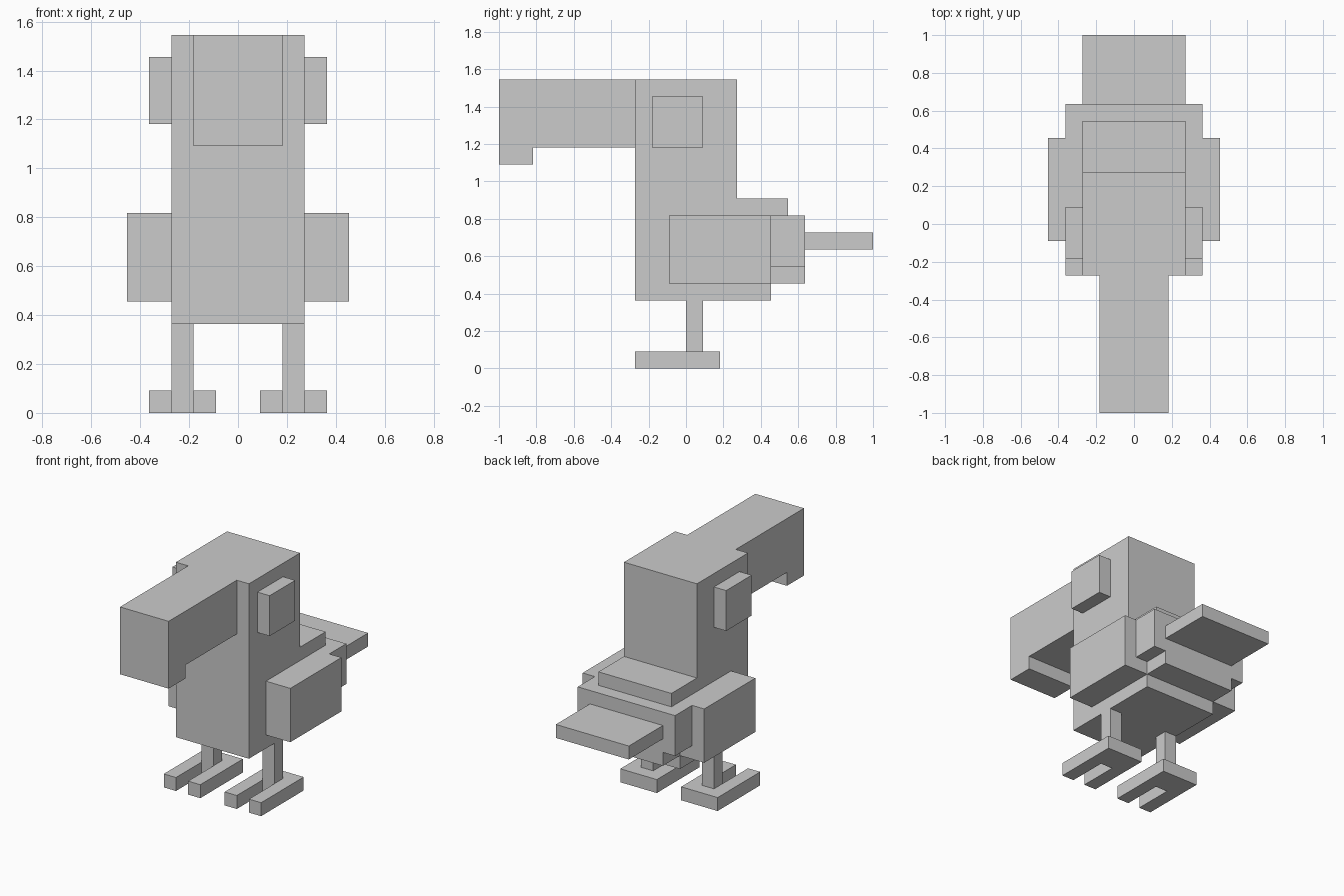
import bpy, bmesh
from mathutils import Vector

if "Cube" in bpy.data.objects:
    bpy.data.objects.remove(bpy.data.objects["Cube"])

U = 1 / 11  # one block unit


def prism(name, points, lo, hi, axis):
    """Extrude a flat outline between lo and hi; axis 'x' takes (y, z), axis 'z' takes (x, y)."""
    bm = bmesh.new()
    if axis == 'x':
        verts = [bm.verts.new((lo * U, a * U, b * U)) for a, b in points]
        move = Vector(((hi - lo) * U, 0, 0))
    else:
        verts = [bm.verts.new((a * U, b * U, lo * U)) for a, b in points]
        move = Vector((0, 0, (hi - lo) * U))
    face = bm.faces.new(verts)
    out = bmesh.ops.extrude_face_region(bm, geom=[face])
    new = [g for g in out['geom'] if isinstance(g, bmesh.types.BMVert)]
    bmesh.ops.translate(bm, verts=new, vec=move)
    bmesh.ops.recalc_face_normals(bm, faces=bm.faces)
    mesh = bpy.data.meshes.new(name)
    bm.to_mesh(mesh)
    bm.free()
    obj = bpy.data.objects.new(name, mesh)
    bpy.context.collection.objects.link(obj)
    return obj


def box(name, x, y, z):
    outline = [(x[0], y[0]), (x[1], y[0]), (x[1], y[1]), (x[0], y[1])]
    return prism(name, outline, z[0], z[1], 'z')


def mirrored(obj):
    obj.modifiers.new("mirror", 'MIRROR').use_axis = (True, False, False)
    return obj


# Upright body and head with the stepped lower back
prism("body", [(-3, 4), (5, 4), (5, 9), (6, 9), (6, 10), (3, 10), (3, 17), (-3, 17)],
      -3, 3, 'x')

# Long beak with hooked tip
prism("beak", [(-3, 13), (-3, 17), (-11, 17), (-11, 12), (-9, 12), (-9, 13)],
      -2, 2, 'x')

# Rump: wide upper block over a narrower lower one, then the flat tail
box("rump_upper", (-4, 4), (5, 7), (6, 9))
box("rump_lower", (-3, 3), (5, 7), (5, 6))
box("tail", (-3, 3), (7, 11), (7, 8))

# Paired parts, mirrored across x
mirrored(box("eyes", (3, 4), (-2, 1), (13, 16)))
mirrored(box("wings", (3, 5), (-1, 5), (5, 9)))
mirrored(box("legs", (2, 3), (0, 1), (1, 4)))

# Two-toed feet
mirrored(prism("feet", [(1, -3), (2, -3), (2, 0), (3, 0), (3, -3), (4, -3), (4, 2), (1, 2)],
               0, 1, 'z'))
